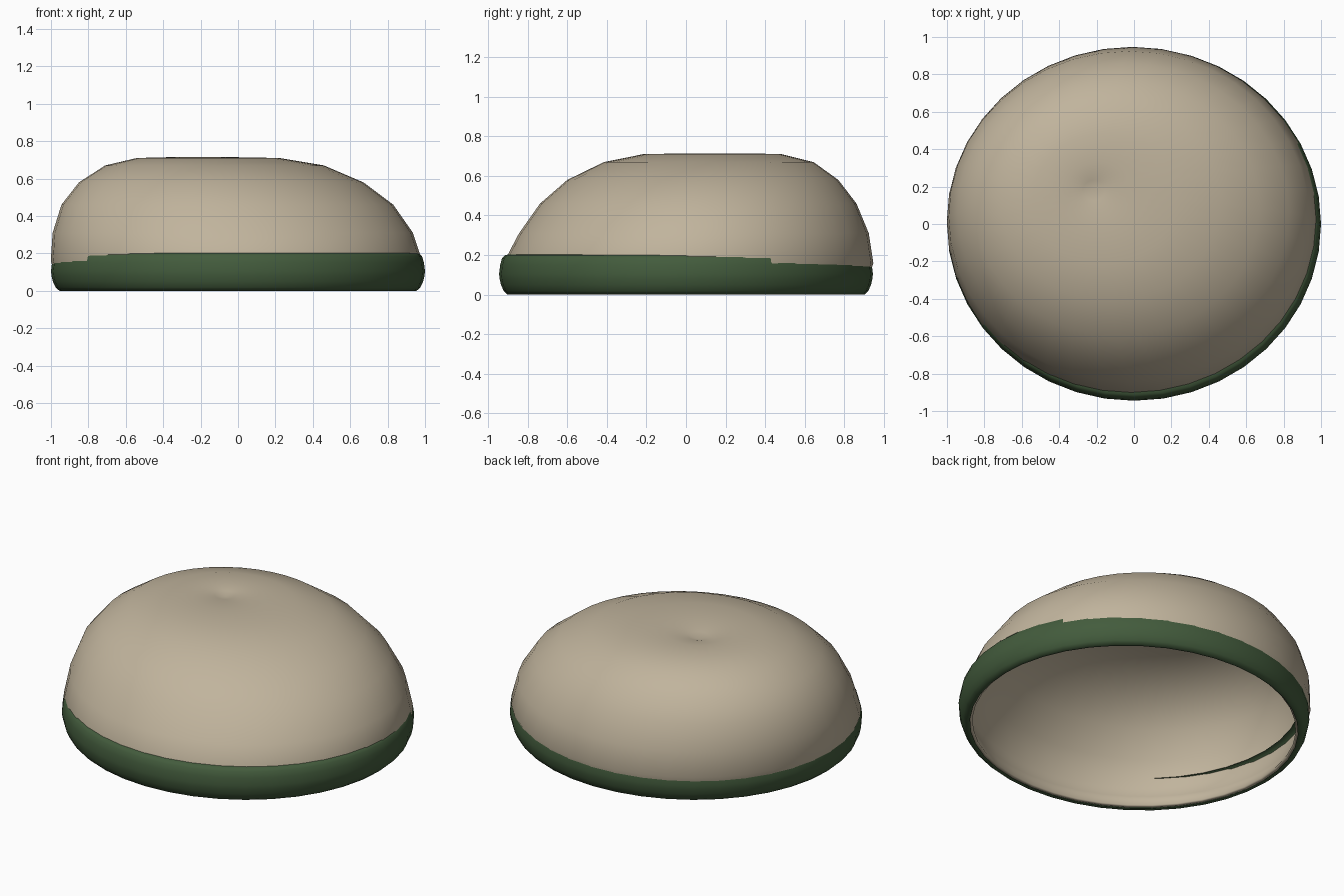
import bpy
import math

if "Cube" in bpy.data.objects:
    bpy.data.objects.remove(bpy.data.objects["Cube"])

SEGMENTS = 40


def material(name, rgb):
    mat = bpy.data.materials.new(name)
    mat.diffuse_color = (*rgb, 1.0)
    mat.use_nodes = True
    mat.node_tree.nodes["Principled BSDF"].inputs["Base Color"].default_value = mat.diffuse_color
    return mat


def loft(name, rings, mat, tip=None):
    """Skin elliptical rings (cx, cy, z, rx, ry); optionally close onto a tip point."""
    verts, faces = [], []
    for cx, cy, z, rx, ry in rings:
        for i in range(SEGMENTS):
            a = 2 * math.pi * i / SEGMENTS
            verts.append((cx + rx * math.cos(a), cy + ry * math.sin(a), z))
    for r in range(len(rings) - 1):
        for i in range(SEGMENTS):
            j = (i + 1) % SEGMENTS
            a, b = r * SEGMENTS, (r + 1) * SEGMENTS
            faces.append((a + i, a + j, b + j, b + i))
    if tip:
        verts.append(tip)
        last = (len(rings) - 1) * SEGMENTS
        for i in range(SEGMENTS):
            faces.append((last + i, last + (i + 1) % SEGMENTS, len(verts) - 1))
    mesh = bpy.data.meshes.new(name)
    mesh.from_pydata(verts, [], faces)
    mesh.materials.append(mat)
    mesh.shade_smooth()
    obj = bpy.data.objects.new(name, mesh)
    bpy.context.collection.objects.link(obj)
    return obj


tan = material("tan felt", (0.53, 0.455, 0.335))
green = material("dark green band", (0.056, 0.106, 0.046))

# Soft crown leaning to the back left, with a small dimple on top
crown_rings = [
    (0.0, 0.0, 0.008, 0.94, 0.888),
    (-0.004, 0.006, 0.08, 0.972, 0.918),
    (-0.008, 0.012, 0.16, 0.993, 0.935),
    (-0.028, 0.04, 0.31, 0.963, 0.884),
    (-0.057, 0.062, 0.46, 0.887, 0.80),
    (-0.09, 0.085, 0.58, 0.76, 0.685),
    (-0.125, 0.115, 0.67, 0.585, 0.53),
    (-0.16, 0.133, 0.71, 0.38, 0.35),
    (-0.19, 0.155, 0.714, 0.19, 0.175),
    (-0.213, 0.18, 0.704, 0.06, 0.055),
]
crown = loft("crown", crown_rings, tan, tip=(-0.22, 0.19, 0.69))

# Felt thickness, grown inwards
shell = crown.modifiers.new("thickness", 'SOLIDIFY')
shell.thickness = 0.02
shell.offset = -1

# Rounded band around the rim
band_profile = [(0.935, 0.004), (0.955, 0.0), (0.975, 0.018), (0.99, 0.05),
                (0.997, 0.08), (1.0, 0.105), (0.994, 0.15), (0.984, 0.185),
                (0.968, 0.2), (0.95, 0.203)]
loft("band", [(0, 0, z, r, r * 0.945) for r, z in band_profile], green)
